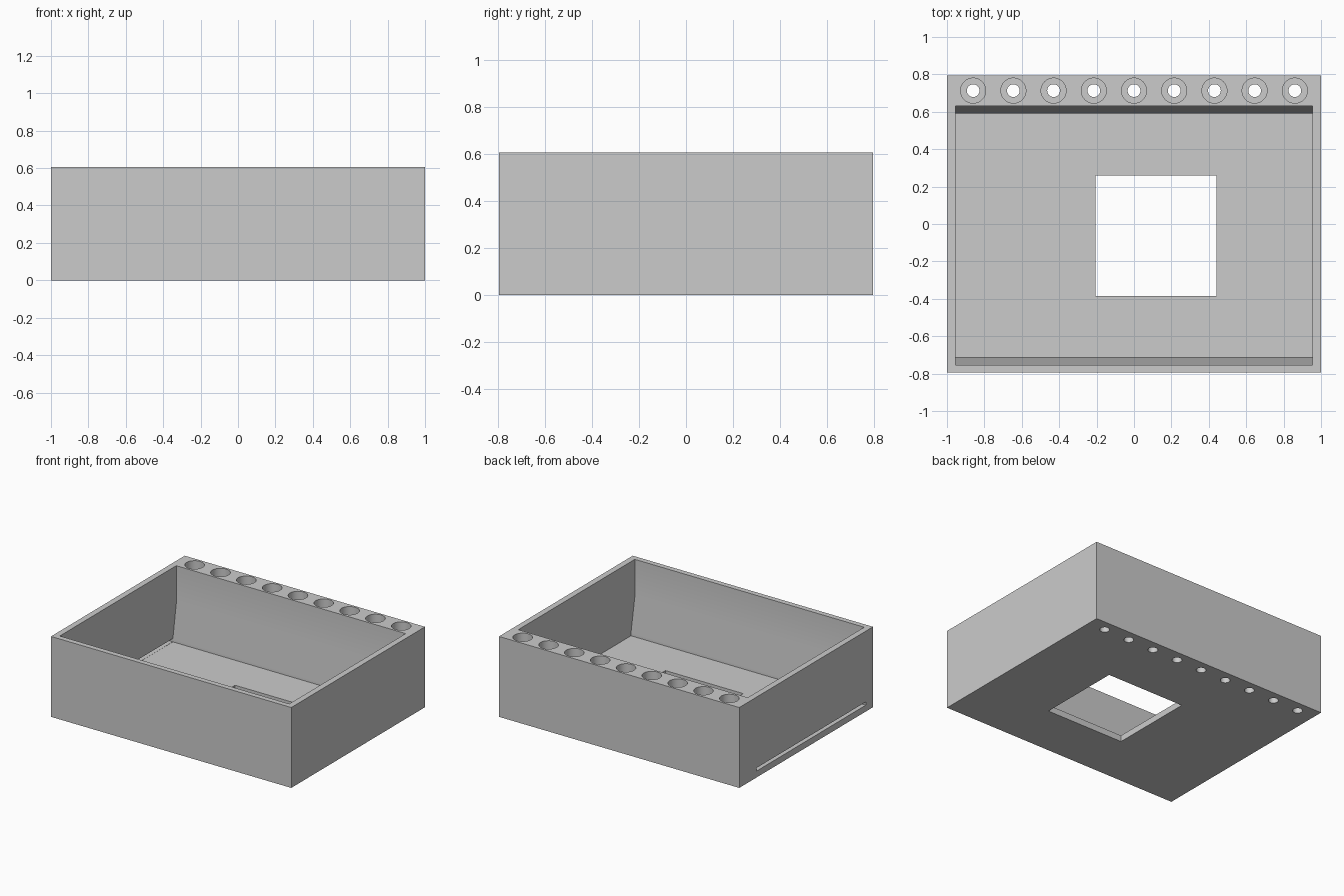
import bpy
import bmesh
from math import radians
from mathutils import Matrix, Vector

old = bpy.data.objects.get("Cube")
if old:
    bpy.data.objects.remove(old, do_unlink=True)

HEIGHT, FLOOR = 0.605, 0.047

grey = bpy.data.materials.new("light_grey")
grey.use_nodes = True
colour = (0.6, 0.6, 0.6, 1)
grey.diffuse_color = colour
grey.node_tree.nodes["Principled BSDF"].inputs["Base Color"].default_value = colour


def finish(name, bm):
    bmesh.ops.recalc_face_normals(bm, faces=bm.faces)
    mesh = bpy.data.meshes.new(name)
    bm.to_mesh(mesh)
    bm.free()
    mesh.materials.append(grey)
    ob = bpy.data.objects.new(name, mesh)
    bpy.context.collection.objects.link(ob)
    return ob


def box(name, low, high):
    bm = bmesh.new()
    low, high = Vector(low), Vector(high)
    bmesh.ops.create_cube(bm, size=1, matrix=Matrix.Translation((low + high) / 2)
                          @ Matrix.Diagonal((*(high - low), 1)))
    return finish(name, bm)


def prism_x(name, profile, x0, x1):
    bm = bmesh.new()
    face = bm.faces.new([bm.verts.new((x0, y, z)) for y, z in profile])
    out = bmesh.ops.extrude_face_region(bm, geom=[face])["geom"]
    bmesh.ops.translate(bm, vec=(x1 - x0, 0, 0),
                        verts=[v for v in out if isinstance(v, bmesh.types.BMVert)])
    return finish(name, bm)


def cylinder_row(name, radius, z0, z1):
    bm = bmesh.new()
    for i in range(-4, 5):
        bmesh.ops.create_cone(bm, cap_ends=True, segments=40, radius1=radius,
                              radius2=radius, depth=z1 - z0,
                              matrix=Matrix.Translation((i * 0.215, 0.713, (z0 + z1) / 2)))
    return finish(name, bm)


def cut(target, cutter):
    cutter.hide_render = True
    mod = target.modifiers.new("cut", "BOOLEAN")
    mod.operation, mod.solver, mod.object = "DIFFERENCE", "EXACT", cutter
    bpy.context.view_layer.objects.active = target
    bpy.ops.object.modifier_apply(modifier=mod.name)
    bpy.data.objects.remove(cutter, do_unlink=True)


# Solid case body
case = box("case", (-1, -0.795, 0), (1, 0.795, HEIGHT))

# Tray cavity: upright upper walls, lower walls sloping in to the floor
cavity = [(-0.755, 0.7), (-0.755, 0.32), (-0.71, 0.07), (-0.71, FLOOR),
          (0.59, FLOOR), (0.59, 0.07), (0.63, 0.32), (0.63, 0.7)]
cut(case, prism_x("cavity_cutter", cavity, -0.955, 0.955))

# Square floor window and side slot for a sliding panel
cut(case, box("window_cutter", (-0.207, -0.385, -0.1), (0.44, 0.26, 0.2)))
cut(case, box("slot_cutter", (-1.1, -0.709, FLOOR + 0.001), (-0.9, 0.589, 0.072)))

# Row of deep sockets with narrower drain holes through the base
cut(case, cylinder_row("socket_cutter", 0.067, FLOOR, 0.7))
cut(case, cylinder_row("drain_cutter", 0.034, -0.1, 0.2))

# Smooth round walls, crisp edges
bpy.ops.object.select_all(action="DESELECT")
case.select_set(True)
bpy.context.view_layer.objects.active = case
bpy.ops.object.shade_smooth_by_angle(angle=radians(12))
